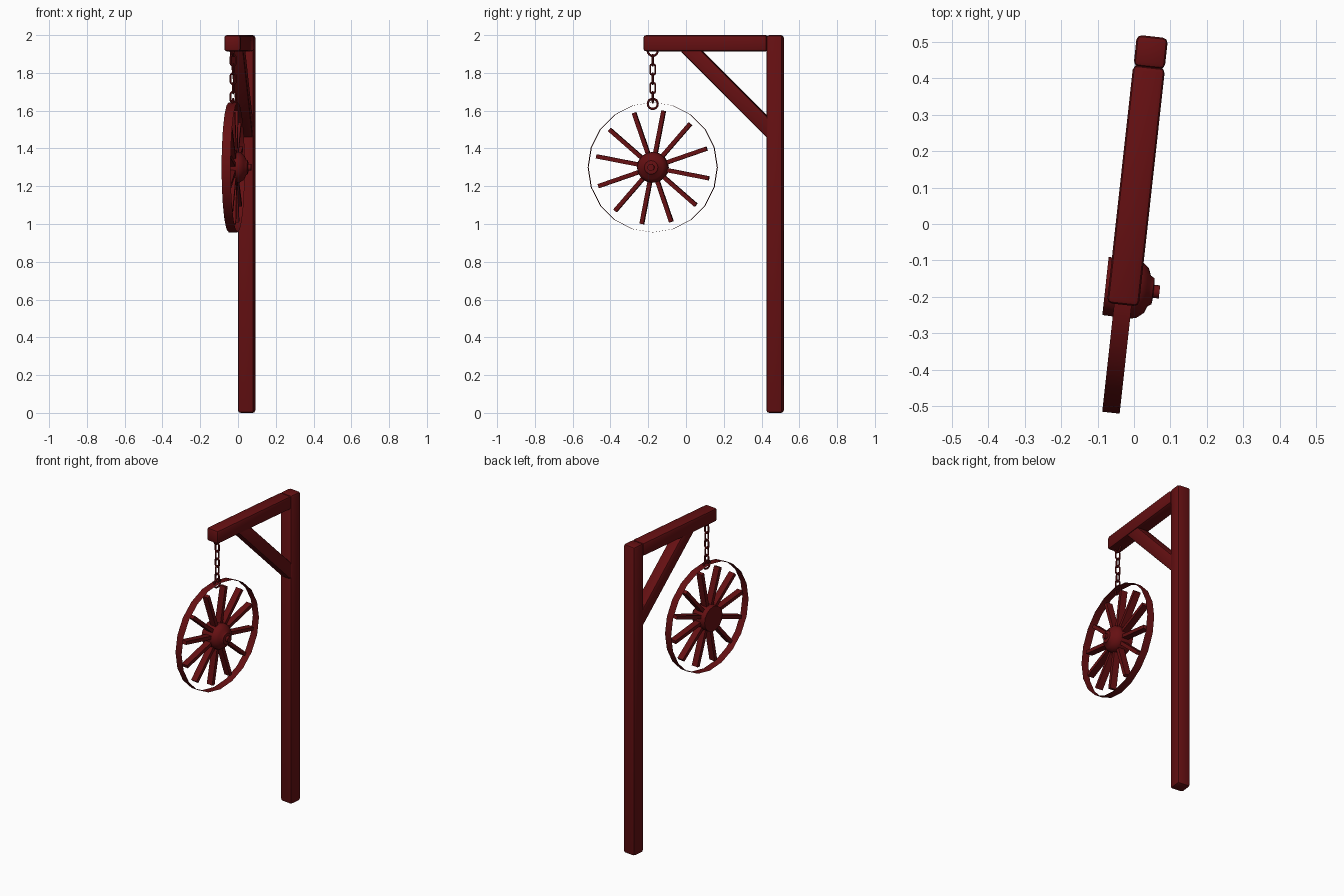
import bpy, bmesh, math
from mathutils import Matrix, Vector

cube = bpy.data.objects.get("Cube")
if cube:
    bpy.data.objects.remove(cube, do_unlink=True)

# One dark red paint for everything
paint = bpy.data.materials.new("dark_red_paint")
paint.use_nodes = True
RED = (0.13, 0.005, 0.006, 1)
paint.diffuse_color = RED
paint.node_tree.nodes["Principled BSDF"].inputs["Base Color"].default_value = RED

# Local frame: the post stands at the origin and the arm runs along -y
FRAME = Matrix.Translation((0.046, 0.472, 0)) @ Matrix.Rotation(math.radians(-6.3), 4, 'Z')
ARM = -0.652                       # where the chain and wheel hang
WHEEL = Vector((0, ARM, 1.3))


def finish(name, bm, local=Matrix(), smooth=True):
    bmesh.ops.recalc_face_normals(bm, faces=bm.faces)
    mesh = bpy.data.meshes.new(name)
    bm.to_mesh(mesh)
    bm.free()
    mesh.materials.append(paint)
    obj = bpy.data.objects.new(name, mesh)
    bpy.context.collection.objects.link(obj)
    obj.matrix_world = FRAME @ local
    if smooth:
        bpy.ops.object.select_all(action='DESELECT')
        obj.select_set(True)
        bpy.context.view_layer.objects.active = obj
        bpy.ops.object.shade_smooth_by_angle(angle=math.radians(40))
    return obj


def timber(name, start, end, width, depth, bevel=0.014):
    """Bevelled square timber between two points in the local frame."""
    start, end = Vector(start), Vector(end)
    axis = end - start
    bm = bmesh.new()
    bmesh.ops.create_cube(bm, size=1)
    bmesh.ops.scale(bm, vec=(width, depth, axis.length), verts=bm.verts)
    if bevel:
        bmesh.ops.bevel(bm, geom=bm.edges[:], offset=bevel, segments=2,
                        profile=0.5, affect='EDGES')
    tilt = Matrix.Rotation(math.atan2(-axis.y, axis.z), 4, 'X')
    return finish(name, bm, Matrix.Translation((start + end) / 2) @ tilt)


def link(name, z, half_width, straight, wire, facing_side):
    """Chain link: a round wire swept round a stadium-shaped path."""
    bm = bmesh.new()
    rings = []
    steps, sides = 12, 6
    for i in range(steps):
        a = 2 * math.pi * (i + 0.5) / steps
        out = Vector((0, math.cos(a), math.sin(a)))
        centre = out * half_width + Vector((0, 0, math.copysign(straight, out.z)))
        ring = []
        for j in range(sides):
            b = 2 * math.pi * j / sides
            p = centre + wire * (math.cos(b) * out + math.sin(b) * Vector((1, 0, 0)))
            ring.append(bm.verts.new(p))
        rings.append(ring)
    for i in range(steps):
        p, q = rings[i], rings[(i + 1) % steps]
        for j in range(sides):
            k = (j + 1) % sides
            bm.faces.new((p[j], p[k], q[k], q[j]))
    turn = Matrix.Rotation(0 if facing_side else math.pi / 2, 4, 'Z')
    return finish(name, bm, Matrix.Translation((0, ARM, z)) @ turn)


def lathe(name, profile, sides):
    """Revolve (radius, x) points round the wheel axle."""
    bm = bmesh.new()
    verts = [bm.verts.new((x, 0, r)) for r, x in profile]
    edges = [bm.edges.new(pair) for pair in zip(verts, verts[1:])]
    bmesh.ops.spin(bm, geom=verts + edges, cent=(0, 0, 0), axis=(1, 0, 0),
                   angle=2 * math.pi, steps=sides)
    bmesh.ops.remove_doubles(bm, verts=bm.verts, dist=0.0005)
    return finish(name, bm, Matrix.Translation(WHEEL))


# Timber frame
timber("post", (0, 0, 0), (0, 0, 2), 0.086, 0.086)
timber("arm", (0, -0.04, 1.957), (0, -0.698, 1.957), 0.088, 0.086)
timber("brace", (0, -0.005, 1.478), (0, -0.475, 1.946), 0.074, 0.08, 0.01)

# Hanging chain with an eye at each end
link("top_eye", 1.917, 0.027, 0, 0.006, True)
for k in range(5):
    link(f"chain_link_{k + 1}", 1.867 - 0.049 * k, 0.014, 0.015, 0.005, k % 2 == 1)
link("bottom_eye", 1.636, 0.027, 0, 0.006, True)

# Wheel rim (a thin band) and turned hub
lathe("wheel_rim", [(0.344, -0.024), (0.344, 0.024)], 20)
lathe("wheel_hub", [(0, -0.053), (0.08, -0.053), (0.082, 0.02), (0.078, 0.04),
                    (0.062, 0.06), (0.042, 0.068), (0.036, 0.078), (0.018, 0.08),
                    (0.018, 0.096), (0, 0.096)], 16)

# Twelve flat spokes that stop short of the rim
bm = bmesh.new()
for k in range(12):
    turn = Matrix.Rotation(-math.radians(11 + 30 * k), 4, 'X')
    place = turn @ Matrix.Translation((0, 0, 0.18)) @ Matrix.Diagonal((0.042, 0.022, 0.25, 1))
    bmesh.ops.create_cube(bm, size=1, matrix=place)
finish("wheel_spokes", bm, Matrix.Translation(WHEEL), smooth=False)
